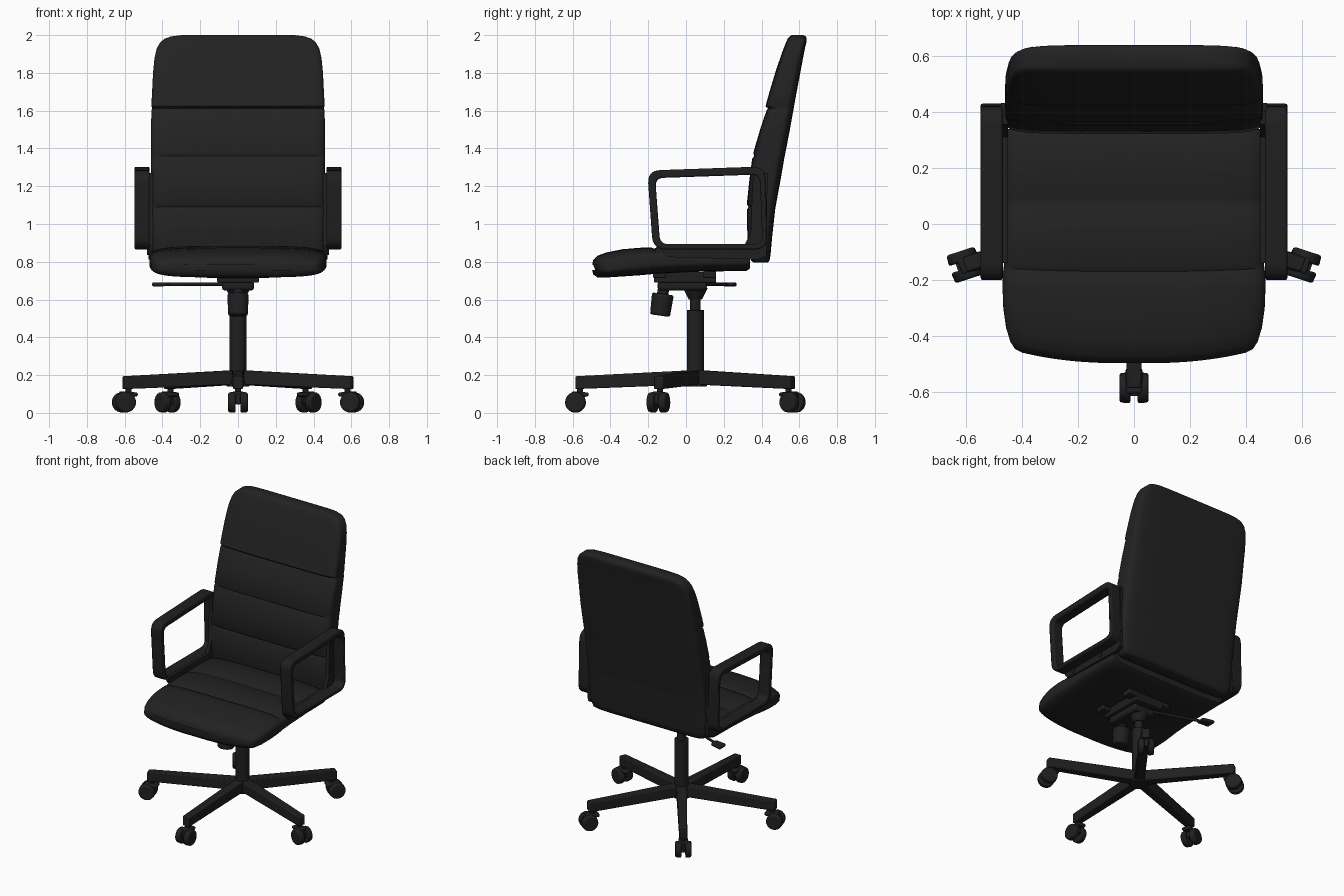
import bpy, bmesh, math
from mathutils import Matrix, Vector

if "Cube" in bpy.data.objects:
    bpy.data.objects.remove(bpy.data.objects["Cube"])


def material(name, v):
    m = bpy.data.materials.new(name)
    m.diffuse_color = (v, v, v, 1)
    m.use_nodes = True
    m.node_tree.nodes["Principled BSDF"].inputs["Base Color"].default_value = m.diffuse_color
    return m


LEATHER = material("black leather", 0.016)
PLASTIC = material("black plastic", 0.014)


def finish(name, bm, mat, matrix=None, bevel=0, angle=40):
    """Turn a bmesh into a shaded object."""
    bmesh.ops.recalc_face_normals(bm, faces=bm.faces)
    if matrix:
        bm.transform(matrix)
    me = bpy.data.meshes.new(name)
    bm.to_mesh(me)
    bm.free()
    me.materials.append(mat)
    ob = bpy.data.objects.new(name, me)
    bpy.context.collection.objects.link(ob)
    if bevel:
        b = ob.modifiers.new("bevel", 'BEVEL')
        b.width, b.segments, b.limit_method = bevel, 2, 'ANGLE'
    bpy.ops.object.select_all(action='DESELECT')
    ob.select_set(True)
    bpy.context.view_layer.objects.active = ob
    bpy.ops.object.shade_smooth_by_angle(angle=math.radians(angle))
    return ob


def loft(name, rings, mat):
    """Skin a row of closed rings and cap both ends."""
    bm = bmesh.new()
    vs = [[bm.verts.new(p) for p in r] for r in rings]
    n = len(vs[0])
    for a, b in zip(vs, vs[1:]):
        for i in range(n):
            bm.faces.new((a[i], a[(i + 1) % n], b[(i + 1) % n], b[i]))
    bm.faces.new(vs[0])
    bm.faces.new(vs[-1])
    return finish(name, bm, mat, angle=50)


def squircle(hw, lo, hi, n, count=72):
    """Rounded-box cross-section as (x, other axis) pairs."""
    out = []
    for i in range(count):
        t = math.tau * (i + 0.5) / count
        c, s = math.cos(t), math.sin(t)
        out.append((hw * math.copysign(abs(c) ** (2 / n), c),
                    (lo + hi) / 2 + (hi - lo) / 2 * math.copysign(abs(s) ** (2 / n), s)))
    return out


def cylinder(name, p, q, r1, r2=None, sides=32, bevel=0, matrix=None):
    p, q = Vector(p), Vector(q)
    bm = bmesh.new()
    bmesh.ops.create_cone(bm, cap_ends=True, segments=sides, radius1=r1,
                          radius2=r1 if r2 is None else r2, depth=(q - p).length)
    rot = (q - p).to_track_quat('Z', 'Y').to_matrix().to_4x4()
    m = Matrix.Translation((p + q) / 2) @ rot
    return finish(name, bm, PLASTIC, matrix @ m if matrix else m, bevel)


def bar(name, x0, x1, end0, end1, bevel=0.006, matrix=None):
    """Box along x; each end is (y_min, y_max, z_min, z_max)."""
    bm = bmesh.new()
    for x, (a, b, c, d) in ((x0, end0), (x1, end1)):
        for y, z in ((a, c), (b, c), (b, d), (a, d)):
            bm.verts.new((x, y, z))
    bmesh.ops.convex_hull(bm, input=bm.verts)
    bmesh.ops.dissolve_limit(bm, angle_limit=0.01, verts=bm.verts, edges=bm.edges)
    return finish(name, bm, PLASTIC, matrix, bevel)


def rounded(pts, r, steps=6):
    """Round the corners of a closed 2D polygon."""
    out = []
    for i, p in enumerate(pts):
        p = Vector(p)
        a = p + (Vector(pts[i - 1]) - p).normalized() * r
        b = p + (Vector(pts[(i + 1) % len(pts)]) - p).normalized() * r
        for k in range(steps + 1):
            t = k / steps
            out.append(a * (1 - t) ** 2 + p * 2 * t * (1 - t) + b * t * t)
    return out


# Seat cushion: stations along y (y, half width, bottom, top), seams as dips
seat = [(-.498, .40, .755, .785), (-.492, .425, .733, .81), (-.47, .442, .717, .832),
        (-.42, .457, .717, .85), (-.34, .467, .722, .866), (-.25, .47, .728, .874),
        (-.185, .468, .734, .876), (-.17, .466, .735, .869), (-.155, .465, .736, .877),
        (-.04, .463, .742, .883), (.065, .462, .747, .881), (.08, .461, .748, .874),
        (.095, .461, .749, .881), (.22, .461, .75, .884), (.32, .46, .752, .882),
        (.34, .45, .765, .87)]
rings = []
for y, hw, lo, hi in seat:
    w = max(0, min(1, (-.1 - y) / .35))
    rings.append([(x, y + .055 * w * abs(x / .46) ** 2.5, z)
                  for x, z in squircle(hw, lo, hi, 4)])
loft("seat_cushion", rings, LEATHER)

# Backrest: stations along z (z, half width, front y, back y)
back = [(.795, .41, .36, .43), (.805, .435, .345, .442), (.84, .45, .335, .448),
        (.93, .458, .325, .456), (1.075, .46, .322, .472), (1.09, .46, .331, .474),
        (1.105, .46, .322, .477), (1.23, .46, .335, .5), (1.345, .46, .350, .52),
        (1.36, .46, .361, .523), (1.375, .46, .356, .526), (1.5, .46, .392, .55),
        (1.60, .459, .426, .568), (1.612, .454, .434, .57), (1.624, .459, .421, .572),
        (1.70, .455, .442, .586), (1.8, .45, .472, .605), (1.88, .442, .499, .62),
        (1.93, .43, .517, .63), (1.96, .413, .529, .637), (1.98, .39, .538, .639),
        (1.993, .355, .548, .634), (2.0, .30, .56, .62)]
loft("backrest", [[(x, y, z) for x, y in squircle(hw, lo, hi, 6)]
                  for z, hw, lo, hi in back], LEATHER)

# Armrests: band loop, mounting plate and screws on each side
outer = rounded([(-.205, 1.283), (-.175, .865), (.432, .865), (.42, 1.305)], .07)
inner = rounded([(-.163, 1.243), (-.137, .893), (.405, .893), (.39, 1.262)], .045)
plate = [(-.14, .875), (-.10, .825), (.38, .812), (.425, .83), (.432, 1.27),
         (.355, 1.27), (.342, .95), (.31, .89), (-.14, .89)]
for side, sx in (("left", -1), ("right", 1)):
    bm = bmesh.new()
    loops = [[bm.verts.new((sx * x, p.x, p.y)) for p in path]
             for x, path in ((.468, outer), (.548, outer), (.548, inner), (.468, inner))]
    n = len(outer)
    for a, b in zip(loops, loops[1:] + loops[:1]):
        for i in range(n):
            bm.faces.new((a[i], a[(i + 1) % n], b[(i + 1) % n], b[i]))
    finish(side + "_armrest", bm, PLASTIC, bevel=.008)

    bm = bmesh.new()
    f = bm.faces.new([bm.verts.new((sx * .45, y, z)) for y, z in plate])
    ext = bmesh.ops.extrude_face_region(bm, geom=[f])
    bmesh.ops.translate(bm, vec=(sx * .025, 0, 0),
                        verts=[v for v in ext["geom"] if isinstance(v, bmesh.types.BMVert)])
    finish(side + "_arm_plate", bm, PLASTIC)
    for y, z in ((-.04, .85), (.23, .85), (.38, 1.02), (.38, 1.18)):
        cylinder(side + "_arm_screw", (sx * .47, y, z), (sx * .481, y, z), .015, sides=16)

# Tilt mechanism under the seat
for y in (-.14, .125):
    bar("seat_bracket", -.17, .17, (y - .035, y + .035, .715, .75),
        (y - .035, y + .035, .715, .75))
bar("mechanism_top", -.11, .11, (-.17, .16, .69, .745), (-.17, .16, .69, .745))
bar("mechanism_body", -.085, .085, (-.15, .11, .648, .70), (-.15, .11, .648, .70), .015)
cylinder("mechanism_socket", (0, .05, .60), (0, .05, .66), .035, .065)
cylinder("tension_stem", (0, -.115, .68), (0, -.125, .62), .03)
cylinder("tension_knob", (0, -.122, .63), (0, -.138, .515), .058, .053, 14, .01)

# Height lever with paddle
cylinder("lever_rod", (-.05, .10, .682), (-.26, .17, .682), .009, sides=12)
cylinder("lever_rod_end", (-.26, .17, .682), (-.39, .22, .68), .009, sides=12)
bar("lever_paddle", -.455, -.37, (.20, .27, .669, .691), (.19, .25, .671, .691), .008)

# Gas column
cylinder("column_piston", (0, .05, .5), (0, .05, .62), .028)
cylinder("column_tube", (0, .05, .15), (0, .05, .545), .046, bevel=.004)
cylinder("base_hub", (0, .05, .14), (0, .05, .222), .062, .055, bevel=.005)

# Five-star base with twin-wheel casters
for k in range(5):
    m = Matrix.Translation((0, .05, 0)) @ Matrix.Rotation(math.radians(-90 + 72 * k), 4, 'Z')
    bar("base_leg", .02, .636, (-.034, .034, .15, .226), (-.026, .026, .126, .194),
        .006, m)
    cylinder("caster_pin", (.61, 0, .09), (.61, 0, .14), .016, sides=16, matrix=m)
    bar("caster_hood", .565, .655, (-.03, .03, .088, .108), (-.03, .03, .075, .114), .008, m)
    bar("caster_fork", .60, .665, (-.014, .014, .045, .10), (-.014, .014, .045, .10), .004, m)
    for s in (-1, 1):
        cylinder("caster_wheel", (.635, s * .013, .056), (.635, s * .052, .056),
                 .056, .052, 28, .008, m)
